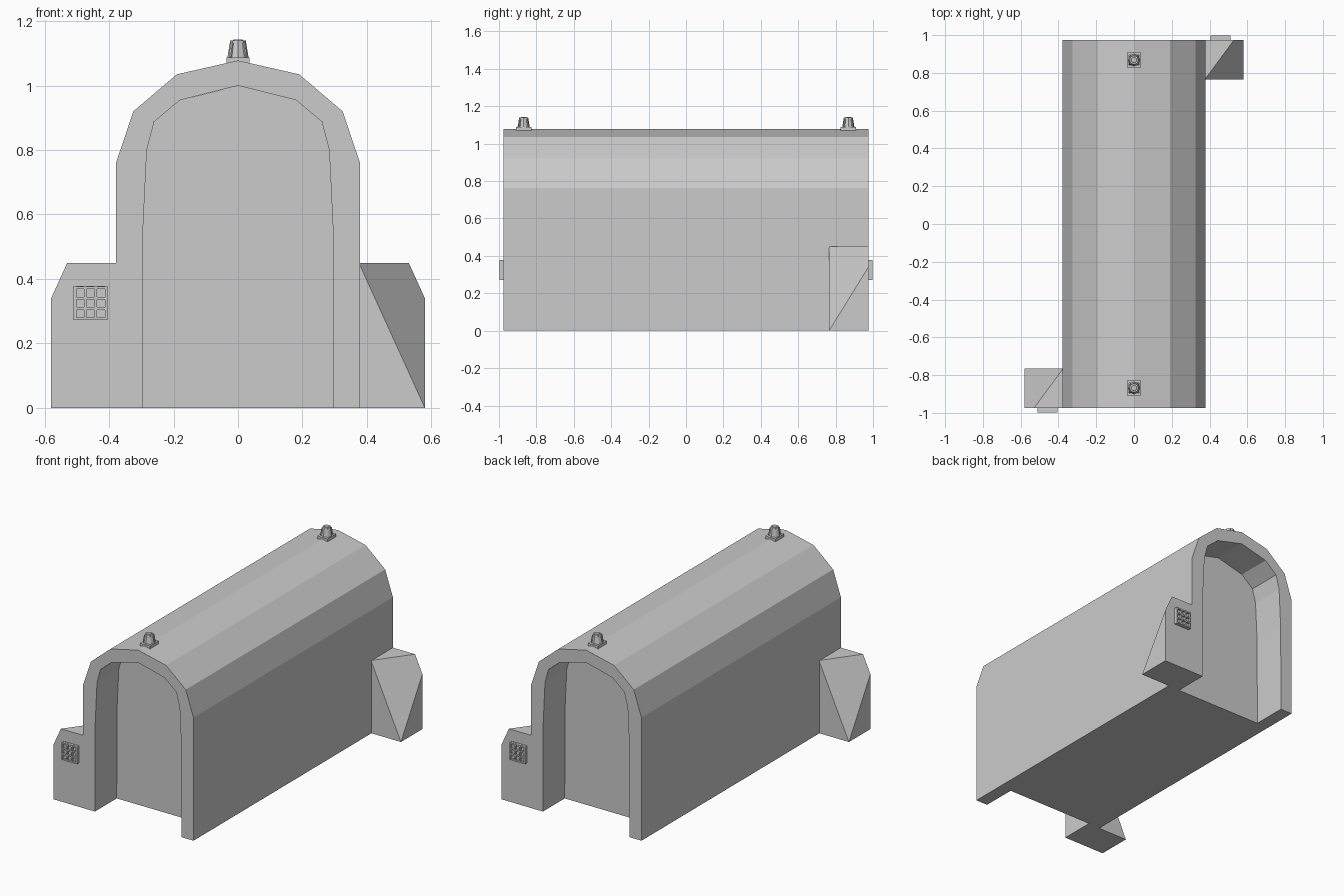
import bpy, bmesh, math
from mathutils import Matrix, Vector

if "Cube" in bpy.data.objects:
    bpy.data.objects.remove(bpy.data.objects["Cube"])

TURN = Matrix.Rotation(math.pi, 4, 'Z')


def finish(bm, name, turned=False, smooth=False):
    if turned:
        bm.transform(TURN)
    bmesh.ops.recalc_face_normals(bm, faces=bm.faces[:])
    me = bpy.data.meshes.new(name)
    bm.to_mesh(me)
    bm.free()
    ob = bpy.data.objects.new(name, me)
    bpy.context.collection.objects.link(ob)
    if smooth:
        bpy.ops.object.select_all(action='DESELECT')
        ob.select_set(True)
        bpy.context.view_layer.objects.active = ob
        bpy.ops.object.shade_smooth_by_angle(angle=math.radians(40))
    return ob


def extrude(name, pts, y0, y1):
    """Extrude an x/z outline along y."""
    bm = bmesh.new()
    face = bm.faces.new([bm.verts.new((x, y0, z)) for x, z in pts])
    res = bmesh.ops.extrude_face_region(bm, geom=[face], use_keep_orig=True)
    vs = [v for v in res['geom'] if isinstance(v, bmesh.types.BMVert)]
    bmesh.ops.translate(bm, verts=vs, vec=(0, y1 - y0, 0))
    return finish(bm, name)


def box(bm, lo, hi):
    lo, hi = Vector(lo), Vector(hi)
    m = Matrix.Translation((lo + hi) / 2) @ Matrix.Diagonal((*(hi - lo), 1))
    bmesh.ops.create_cube(bm, size=1, matrix=m)


def arch(half):
    """Mirror a right-hand half outline (ending on the ridge)."""
    return half + [(-x, z) for x, z in reversed(half[:-1])]


# vaulted shell
outer = arch([(.378, 0), (.378, .762), (.325, .92), (.19, 1.035), (0, 1.078)])
inner_half = [(.297, 0), (.295, .55), (.283, .8), (.26, .888), (.18, .955), (0, 1.0)]
inner = arch(inner_half)
extrude("tunnel_shell", outer + inner[::-1], -.975, .975)

# interlocking door halves with a stepped seam
seam = [(-.11, .972), (-.11, .655), (.11, .33), (.11, 0)]
left_side = [(-x, z) for x, z in inner_half[:-1]]
extrude("left_door", left_side + seam, -.762, .762)
extrude("right_door", inner_half + seam, -.762, .762)

for turned, tag in ((False, "front"), (True, "back")):
    # tapered side booth
    bm = bmesh.new()
    pts = [(-.58, -.975, 0), (-.58, -.975, .34), (-.53, -.975, .45),
           (-.375, -.975, .45), (-.375, -.975, 0),
           (-.375, -.765, 0), (-.375, -.765, .45), (-.58, -.765, 0)]
    for p in pts:
        bm.verts.new(p)
    bmesh.ops.convex_hull(bm, input=bm.verts[:])
    finish(bm, tag + "_booth", turned, smooth=True)

    # barred window
    bm = bmesh.new()
    box(bm, (-.51, -.985, .272), (-.405, -.97, .378))
    for i in range(4):
        t = i * .0323
        box(bm, (-.51 + t, -.997, .272), (-.502 + t, -.98, .378))
        box(bm, (-.51, -.997, .272 + t), (-.405, -.98, .280 + t))
    finish(bm, tag + "_window", turned)

    # roof beacon: plate, tapered body, lens and corner ribs
    bm = bmesh.new()
    box(bm, (-.035, -.91, 1.06), (.035, -.825, 1.088))
    bmesh.ops.create_cone(bm, cap_ends=True, segments=8, radius1=.034, radius2=.024,
                          depth=.06, matrix=Matrix.Translation((0, -.868, 1.11)))
    for k in range(4):
        a = math.radians(45 + 90 * k)
        m = (Matrix.Translation((.029 * math.cos(a), -.868 + .029 * math.sin(a), 1.108))
             @ Matrix.Rotation(a, 4, 'Z') @ Matrix.Rotation(-.17, 4, 'Y')
             @ Matrix.Diagonal((.008, .008, .05, 1)))
        bmesh.ops.create_cube(bm, size=1, matrix=m)
    bmesh.ops.create_cone(bm, cap_ends=True, segments=8, radius1=.016, radius2=.014,
                          depth=.004, matrix=Matrix.Translation((0, -.868, 1.141)))
    finish(bm, tag + "_beacon", turned)
